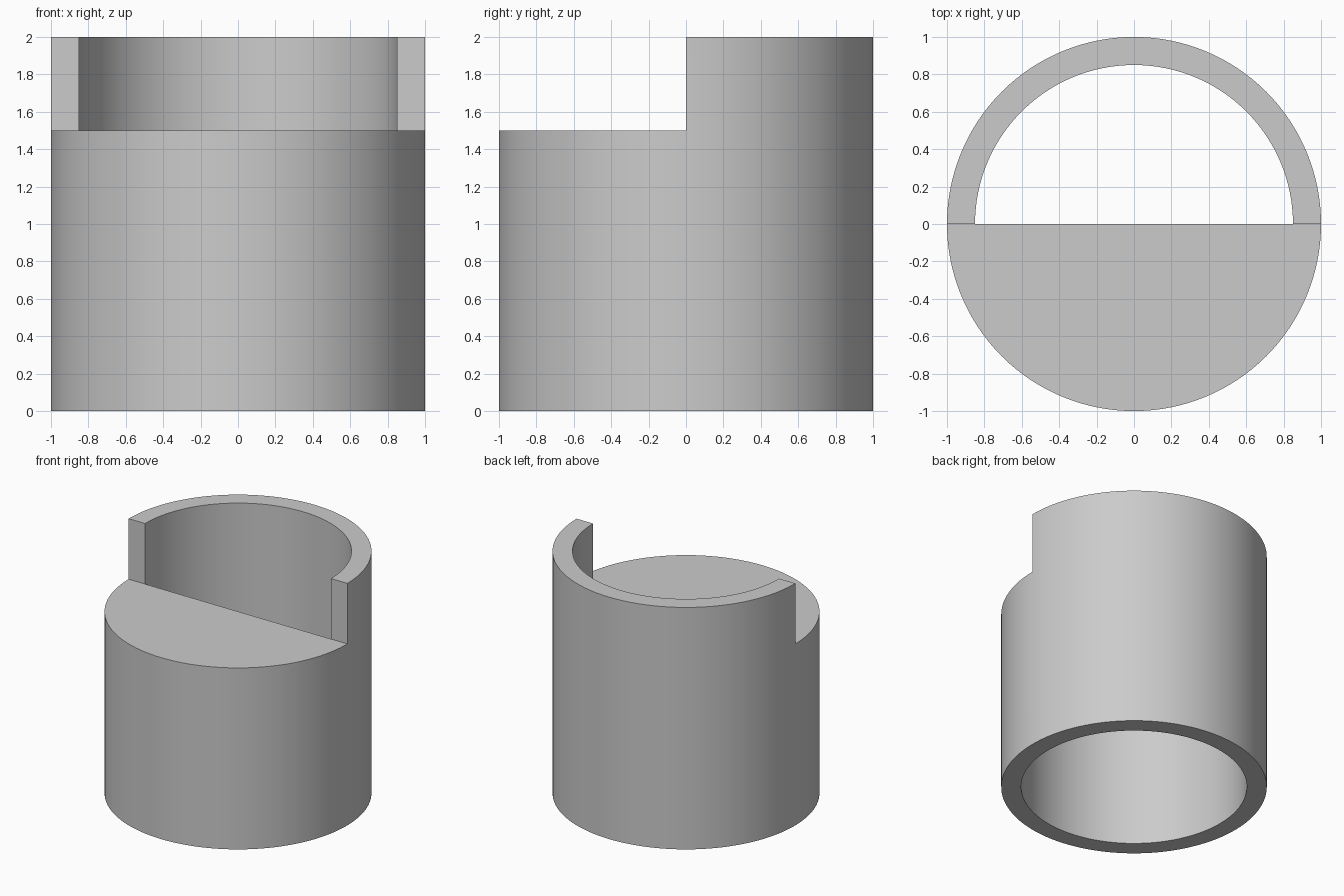
import bpy, bmesh
from math import pi, cos, sin, radians

if "Cube" in bpy.data.objects:
    bpy.data.objects.remove(bpy.data.objects["Cube"])

R, r = 1.0, 0.85                  # outer and inner radius
Z_CAP, Z_STEP, Z_TOP = 1.35, 1.5, 2.0
N = 64                            # segments per half circle
BACK, FRONT = 0.0, pi             # start angle of each half

bm = bmesh.new()


def arc(rad, z, start):
    return [bm.verts.new((rad * cos(start + pi * i / N), rad * sin(start + pi * i / N), z))
            for i in range(N + 1)]


def band(start, *profile):
    """Sweep a (radius, z) profile around one half circle."""
    for p, q in zip(profile, profile[1:]):
        a, b = arc(*p, start), arc(*q, start)
        for i in range(N):
            bm.faces.new((a[i], a[i + 1], b[i + 1], b[i]))


def poly(*pts):
    bm.faces.new([bm.verts.new(p) for p in pts])


# Tall back half of the tube wall
band(BACK, (r, Z_TOP), (r, Z_STEP), (r, Z_CAP), (r, 0), (R, 0), (R, Z_STEP), (R, Z_TOP), (r, Z_TOP))

# Lower front half of the tube wall
band(FRONT, (r, Z_CAP), (r, 0), (R, 0), (R, Z_STEP))

# Half-disc cap over the front: top, underside and straight edge
top = arc(R, Z_STEP, FRONT)
bm.faces.new(top + [bm.verts.new((r, 0, Z_STEP)), bm.verts.new((-r, 0, Z_STEP))])
bm.faces.new(arc(r, Z_CAP, FRONT))
poly((-r, 0, Z_CAP), (r, 0, Z_CAP), (r, 0, Z_STEP), (-r, 0, Z_STEP))

# Flat ends of the raised wall
for s in (-1, 1):
    poly((s * r, 0, Z_STEP), (s * R, 0, Z_STEP), (s * R, 0, Z_TOP), (s * r, 0, Z_TOP))

bmesh.ops.remove_doubles(bm, verts=bm.verts, dist=1e-4)
bmesh.ops.recalc_face_normals(bm, faces=bm.faces)

mesh = bpy.data.meshes.new("stepped_tube")
bm.to_mesh(mesh)
bm.free()
tube = bpy.data.objects.new("stepped_tube", mesh)
bpy.context.collection.objects.link(tube)
bpy.context.view_layer.objects.active = tube
tube.select_set(True)
bpy.ops.object.shade_smooth_by_angle(angle=radians(30))
